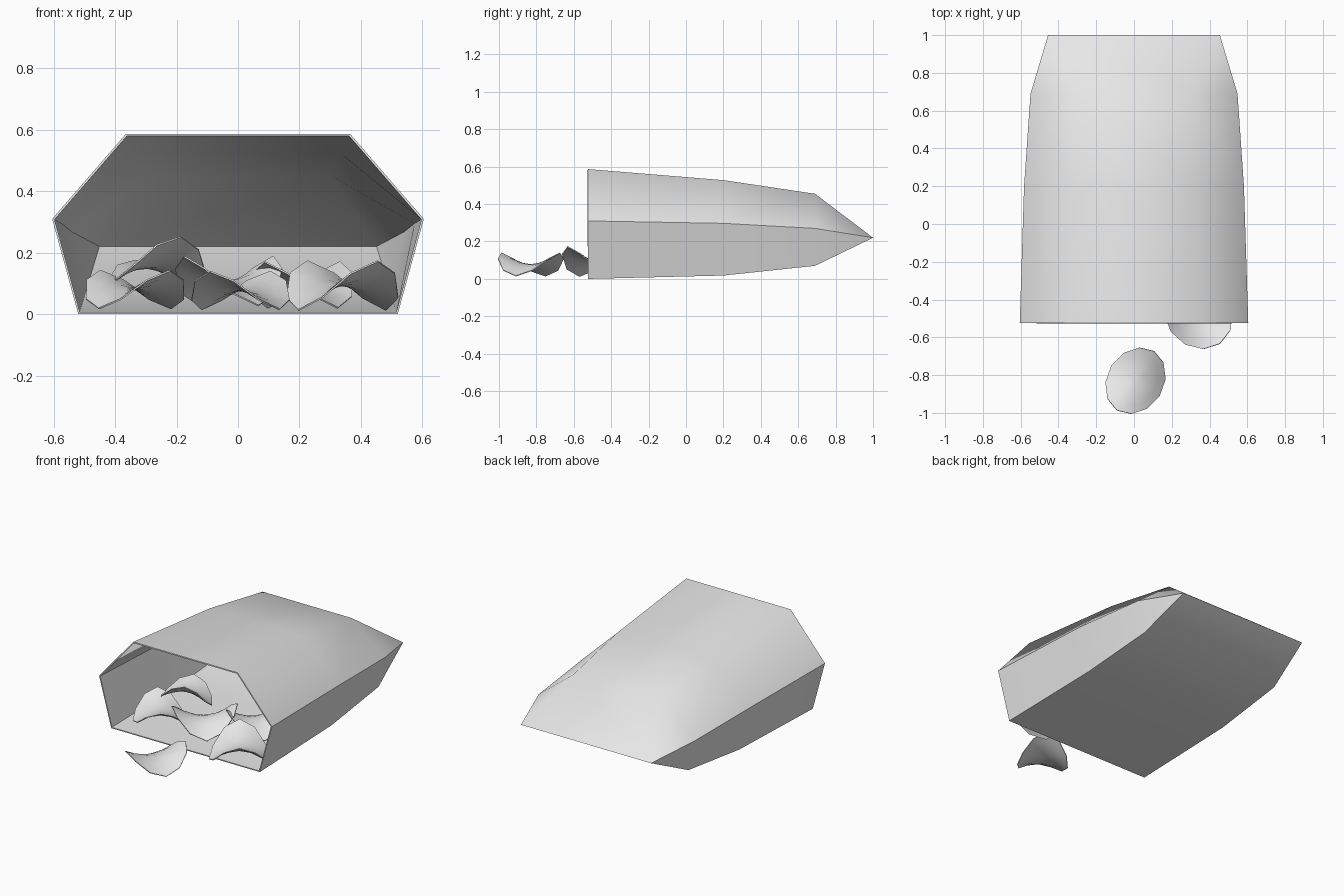
import bpy, bmesh, math
from mathutils import Matrix

cube = bpy.data.objects.get("Cube")
if cube:
    bpy.data.objects.remove(cube)

grey = bpy.data.materials.new("light_grey")
grey.use_nodes = True
grey.diffuse_color = (0.8, 0.8, 0.8, 1)
grey.node_tree.nodes["Principled BSDF"].inputs["Base Color"].default_value = (0.8, 0.8, 0.8, 1)


def finish(name, bm, thickness, angle, offset):
    """Turn a sheet into a thin shell with smooth shading and sharp edges."""
    mesh = bpy.data.meshes.new(name)
    bm.to_mesh(mesh)
    bm.free()
    mesh.materials.append(grey)
    obj = bpy.data.objects.new(name, mesh)
    bpy.context.collection.objects.link(obj)
    bpy.ops.object.select_all(action='DESELECT')
    obj.select_set(True)
    bpy.context.view_layer.objects.active = obj
    shell = obj.modifiers.new("shell", 'SOLIDIFY')
    shell.thickness = thickness
    shell.offset = offset
    bpy.ops.object.modifier_apply(modifier="shell")
    bpy.ops.object.shade_smooth_by_angle(angle=math.radians(angle))
    return obj


# Bag: hexagonal sleeve, open in front and pinched into a flat seam behind
# each ring: y, then (half width, height) of bottom, middle and top corners
rings = [
    (-0.525, (0.52, 0.0), (0.605, 0.31), (0.365, 0.587)),
    (0.2, (0.515, 0.018), (0.582, 0.297), (0.34, 0.528)),
    (0.69, (0.50, 0.07), (0.548, 0.27), (0.31, 0.455)),
    (1.0, (0.455, 0.22), (0.455, 0.22), (0.455, 0.22)),
]
bm = bmesh.new()
loops = []
for y, *corners in rings:
    outline = corners + [(-w, z) for w, z in reversed(corners)]
    loops.append([bm.verts.new((w, y, z)) for w, z in outline])
for a, b in zip(loops, loops[1:]):
    for i in range(len(a)):
        j = (i + 1) % len(a)
        bm.faces.new((a[i], a[j], b[j], b[i]))
bmesh.ops.remove_doubles(bm, verts=bm.verts, dist=0.001)
# the end seam leaves doubled wall faces only along its line
bmesh.ops.recalc_face_normals(bm, faces=bm.faces)
roof = max(bm.faces, key=lambda f: f.calc_center_median().z)
if roof.normal.z < 0:
    bmesh.ops.reverse_faces(bm, faces=bm.faces)
finish("bag", bm, 0.008, 52.5, -1)


def chip(name, place, heading, long=0.185, short=0.15, bend=0.062, tilt=(0, 0)):
    """Saddle-shaped oval crisp whose long ends curl up."""
    bm = bmesh.new()
    sides, steps = 12, 4
    centre = bm.verts.new((0, 0, 0))
    previous = None
    for s in range(1, steps + 1):
        r = s / steps
        ring = []
        for i in range(sides):
            t = math.tau * i / sides
            z = bend * r * r * math.cos(2 * t)
            ring.append(bm.verts.new((long * r * math.cos(t), short * r * math.sin(t), z)))
        for i in range(sides):
            j = (i + 1) % sides
            if previous:
                bm.faces.new((previous[i], ring[i], ring[j], previous[j]))
            else:
                bm.faces.new((centre, ring[i], ring[j]))
        previous = ring
    turn = Matrix.Rotation(math.radians(heading), 4, 'Z')
    lean = (Matrix.Rotation(math.radians(tilt[0]), 4, 'X')
            @ Matrix.Rotation(math.radians(tilt[1]), 4, 'Y'))
    bm.transform(Matrix.Translation(place) @ lean @ turn)
    finish(name, bm, 0.005, 40, 0)


# Chips spilling out of the opening
chip("chip_front", (0.008, -0.83, 0.077), 58)
chip("chip_right", (0.34, -0.47, 0.093), -55, long=0.2, short=0.175, bend=0.08)
chip("chip_left", (-0.335, -0.31, 0.08), -52)
chip("chip_stacked", (-0.26, -0.13, 0.155), -65, long=0.175, bend=0.06, tilt=(-14, 0))
chip("chip_middle", (-0.03, -0.29, 0.108), 40, long=0.19, bend=0.08)
chip("chip_back", (0.21, -0.1, 0.095), 50, long=0.19, bend=0.075)
